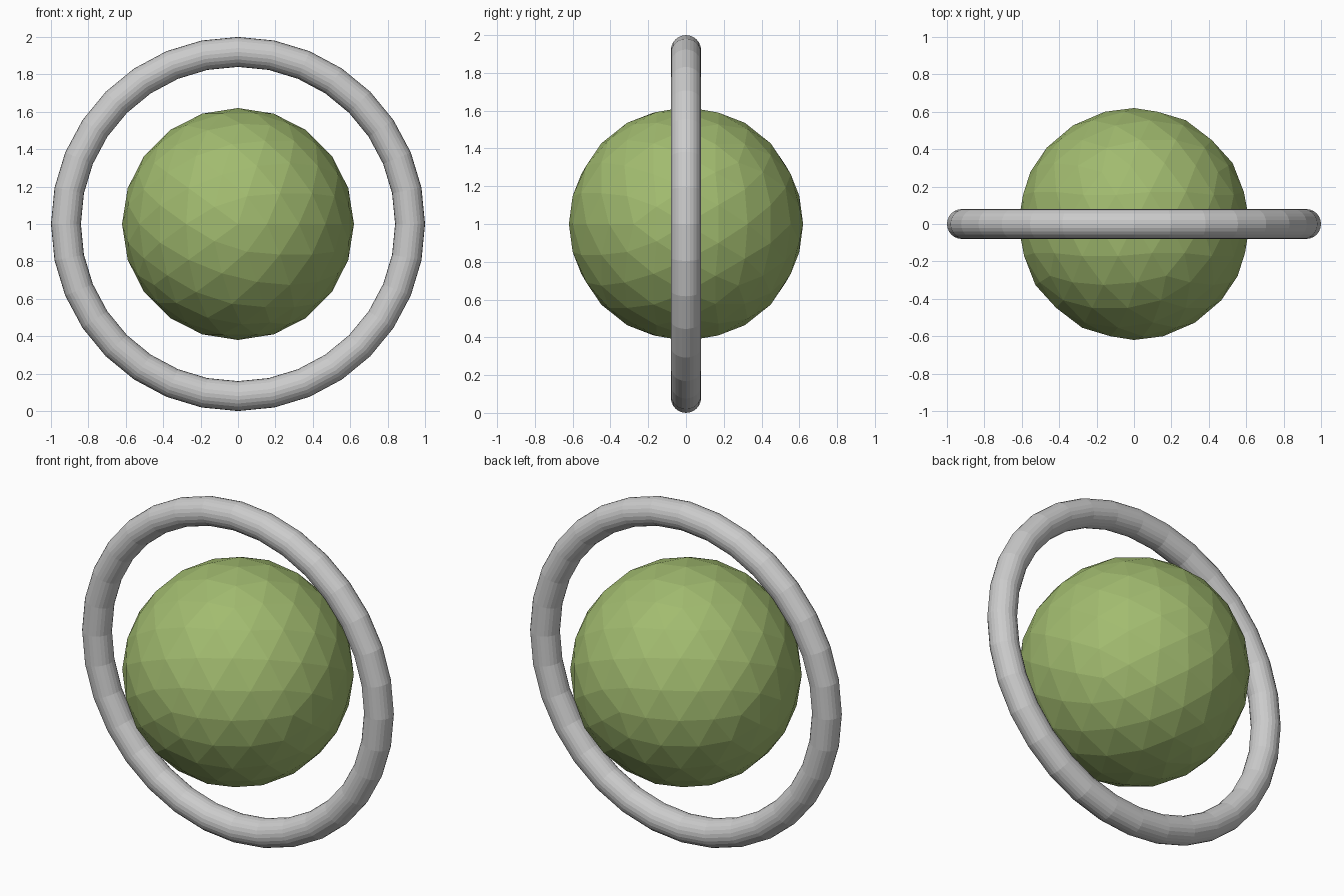
import bpy
from math import pi

if "Cube" in bpy.data.objects:
    bpy.data.objects.remove(bpy.data.objects["Cube"])

CENTRE = (0, 0, 1)
UPRIGHT = (pi / 2, 0, 0)

# Faceted ball in the middle
bpy.ops.mesh.primitive_ico_sphere_add(subdivisions=3, radius=0.62,
                                      location=CENTRE, rotation=UPRIGHT)
ball = bpy.context.object
ball.name = "ball"
green = bpy.data.materials.new("green")
green.diffuse_color = (0.36, 0.50, 0.16, 1)
green.use_nodes = True
green.node_tree.nodes["Principled BSDF"].inputs["Base Color"].default_value = green.diffuse_color
ball.data.materials.append(green)

# Upright ring around the ball
bpy.ops.mesh.primitive_torus_add(major_segments=32, minor_segments=24,
                                 major_radius=0.92, minor_radius=0.08,
                                 location=CENTRE, rotation=UPRIGHT)
ring = bpy.context.object
ring.name = "ring"

for part in (ball, ring):
    part.data.shade_flat()
